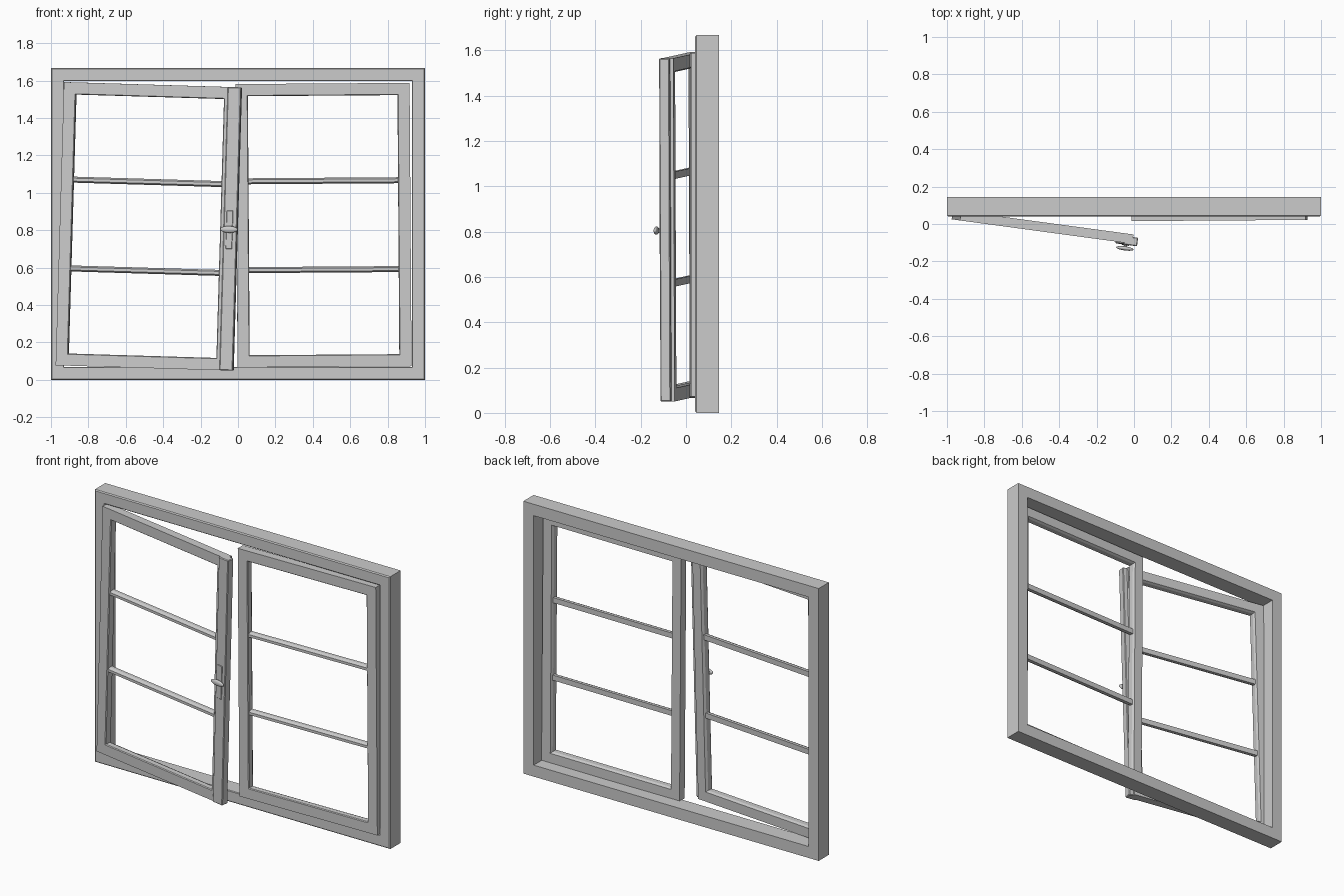
import bpy, bmesh
from math import radians
from mathutils import Matrix, Vector

cube = bpy.data.objects.get("Cube")
if cube:
    bpy.data.objects.remove(cube, do_unlink=True)


def finish(bm, name, place):
    bmesh.ops.recalc_face_normals(bm, faces=bm.faces)
    mesh = bpy.data.meshes.new(name)
    bm.to_mesh(mesh)
    bm.free()
    obj = bpy.data.objects.new(name, mesh)
    bpy.context.collection.objects.link(obj)
    obj.matrix_world = place
    return obj


def mitred_frame(name, x0, x1, z0, z1, profile, place):
    """Sweep a closed (inset, depth) profile round a rectangle."""
    bm = bmesh.new()
    rings = [[bm.verts.new((x, y, z)) for x, z in (
        (x0 + i, z0 + i), (x1 - i, z0 + i), (x1 - i, z1 - i), (x0 + i, z1 - i))]
        for i, y in profile]
    for a, b in zip(rings, rings[1:] + rings[:1]):
        for k in range(4):
            n = (k + 1) % 4
            bm.faces.new((a[k], a[n], b[n], b[k]))
    return finish(bm, name, place)


def bar(name, x0, x1, section, place):
    """Extrude a (depth, height) section along x."""
    bm = bmesh.new()
    ends = [[bm.verts.new((x, y, z)) for y, z in section] for x in (x0, x1)]
    count = len(section)
    for k in range(count):
        n = (k + 1) % count
        bm.faces.new((ends[0][k], ends[0][n], ends[1][n], ends[1][k]))
    for end in ends:
        bm.faces.new(end)
    return finish(bm, name, place)


def box(name, low, high, place, bevel=0.0):
    low, high = Vector(low), Vector(high)
    bm = bmesh.new()
    bmesh.ops.create_cube(bm, size=1, matrix=Matrix.Translation((low + high) / 2)
                          @ Matrix.Diagonal((*(high - low), 1)))
    if bevel:
        bmesh.ops.bevel(bm, geom=bm.edges[:], offset=bevel, segments=1, affect='EDGES')
    return finish(bm, name, place)


def hinge(x, y, z, roll, yaw):
    return (Matrix.Translation((x, y, z)) @ Matrix.Rotation(radians(yaw), 4, 'Z')
            @ Matrix.Rotation(radians(roll), 4, 'Y'))


# Outer frame with eased front and back edges
mitred_frame("outer_frame", -1, 1, 0, 1.667, [
    (0.006, 0.04), (0.066, 0.04), (0.07, 0.044), (0.07, 0.145),
    (0.0, 0.145), (0.0, 0.046)], Matrix.Identity(4))

# Two sashes, each hung from its outer lower corner and sagging a little
SASH_W, SASH_H, DEPTH = 0.93, 1.515, 0.05
sash_profile = [(0, 0), (0.061, 0), (0.065, 0.005), (0.065, 0.036),
                (0.058, DEPTH), (0, DEPTH)]
left_place = hinge(0.928, 0.022, 0.073, -0.4, 0.4)
right_place = hinge(-0.975, 0.025, 0.078, 1.7, -7.7)

for side, sign, place in (("left", -1, left_place), ("right", 1, right_place)):
    x0, x1 = sorted((0, sign * SASH_W))
    mitred_frame(side + "_sash", x0, x1, 0, SASH_H, sash_profile, place)

    # Glazing bars, narrower towards the front
    for label, h in (("lower", 0.52), ("upper", 0.995)):
        section = [(0.006, h - 0.008), (0.006, h + 0.008), (0.022, h + 0.016),
                   (0.04, h + 0.016), (0.04, h - 0.016), (0.022, h - 0.016)]
        bar(f"{side}_{label}_glazing_bar", x0 + 0.06, x1 - 0.06, section, place)

# Cover strip on the meeting stile of the open sash
box("cover_strip", (0.885, -0.01, 0), (0.957, 0.036, SASH_H), right_place, 0.004)

# Handle: back plate, neck and flattened oval knob
box("handle_plate", (0.9, -0.014, 0.65), (0.934, -0.008, 0.855), right_place, 0.002)
box("handle_neck", (0.909, -0.032, 0.746), (0.925, -0.01, 0.762), right_place, 0.002)
bm = bmesh.new()
bmesh.ops.create_uvsphere(bm, u_segments=24, v_segments=12, radius=1,
                          matrix=Matrix.Translation((0.917, -0.03, 0.754))
                          @ Matrix.Diagonal((0.048, 0.011, 0.018, 1)))
for face in bm.faces:
    face.smooth = True
finish(bm, "handle_knob", right_place)
